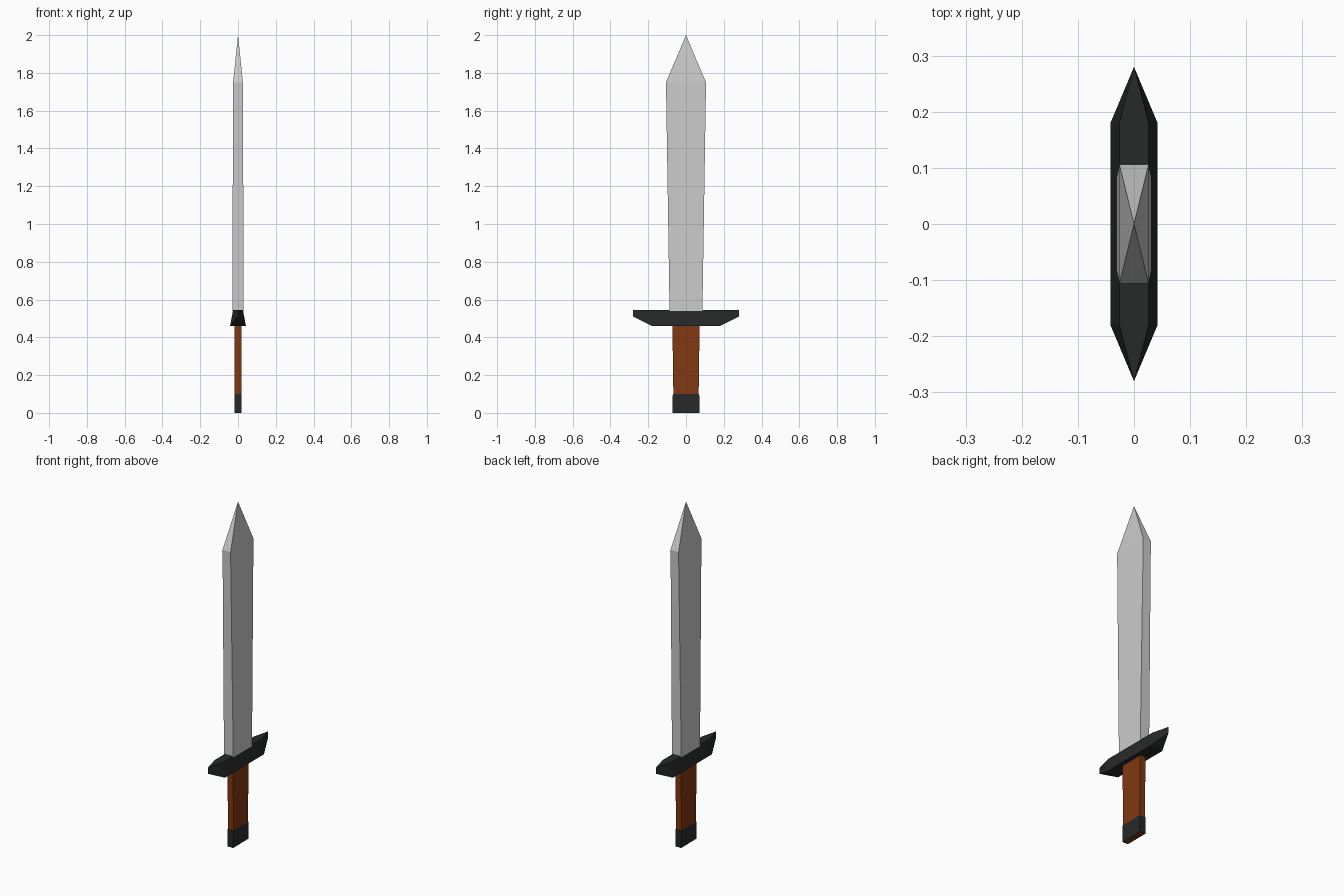
import bpy, bmesh

if "Cube" in bpy.data.objects:
    bpy.data.objects.remove(bpy.data.objects["Cube"])


def material(name, colour):
    mat = bpy.data.materials.new(name)
    mat.diffuse_color = (*colour, 1)
    mat.use_nodes = True
    mat.node_tree.nodes["Principled BSDF"].inputs["Base Color"].default_value = mat.diffuse_color
    return mat


def finish(name, bm, *mats):
    bmesh.ops.recalc_face_normals(bm, faces=bm.faces)
    mesh = bpy.data.meshes.new(name)
    bm.to_mesh(mesh)
    bm.free()
    for mat in mats:
        mesh.materials.append(mat)
    obj = bpy.data.objects.new(name, mesh)
    bpy.context.collection.objects.link(obj)
    return obj


def rect(hx, hy, z):
    return [(-hx, -hy, z), (hx, -hy, z), (hx, hy, z), (-hx, hy, z)]


def hexagon(hx, hy, tip_y, z, tip_z):
    """Rectangle with a pointed vertex at each y end."""
    return [(0, -tip_y, tip_z), (hx, -hy, z), (hx, hy, z),
            (0, tip_y, tip_z), (-hx, hy, z), (-hx, -hy, z)]


def loft(rings, apex=None):
    """Bridge rings of equal length; close with caps or an apex point."""
    bm = bmesh.new()
    loops = [[bm.verts.new(p) for p in ring] for ring in rings]
    n = len(loops[0])
    for a, b in zip(loops, loops[1:]):
        for i in range(n):
            j = (i + 1) % n
            bm.faces.new((a[i], a[j], b[j], b[i]))
    top = loops[-1]
    if apex:
        tip = bm.verts.new(apex)
        for i in range(n):
            bm.faces.new((top[i], top[(i + 1) % n], tip))
    else:
        bm.faces.new(top)
    return bm, loops[0]


black = material("black_metal", (0.02, 0.022, 0.022))
brown = material("brown_leather", (0.22, 0.04, 0.005))

# Blade: flat bar widening slightly, ending in a pyramid point
bm, base = loft([rect(0.030, 0.087, 0.54), rect(0.026, 0.106, 1.75)], (0, 0, 2.0))
bm.faces.new(base)
finish("blade", bm)

# Crossguard: pointed ends, undercut below
bm, base = loft([hexagon(0.042, 0.18, 0.28, 0.46, 0.51),
                 hexagon(0.026, 0.18, 0.28, 0.545, 0.545)])
bm.faces.new((base[1], base[2], base[4], base[5]))
bm.faces.new((base[0], base[1], base[5]))
bm.faces.new((base[2], base[3], base[4]))
finish("crossguard", bm, black)

# Grip
bm, base = loft([rect(0.018, 0.067, 0.10), rect(0.018, 0.072, 0.46)])
bm.faces.new(base)
finish("grip", bm, brown)

# Pommel band with the brown grip end showing underneath
bm, base = loft([rect(0.018, 0.072, 0.0), rect(0.018, 0.070, 0.10)])
bm.faces.new(base).material_index = 1
finish("pommel", bm, black, brown)
